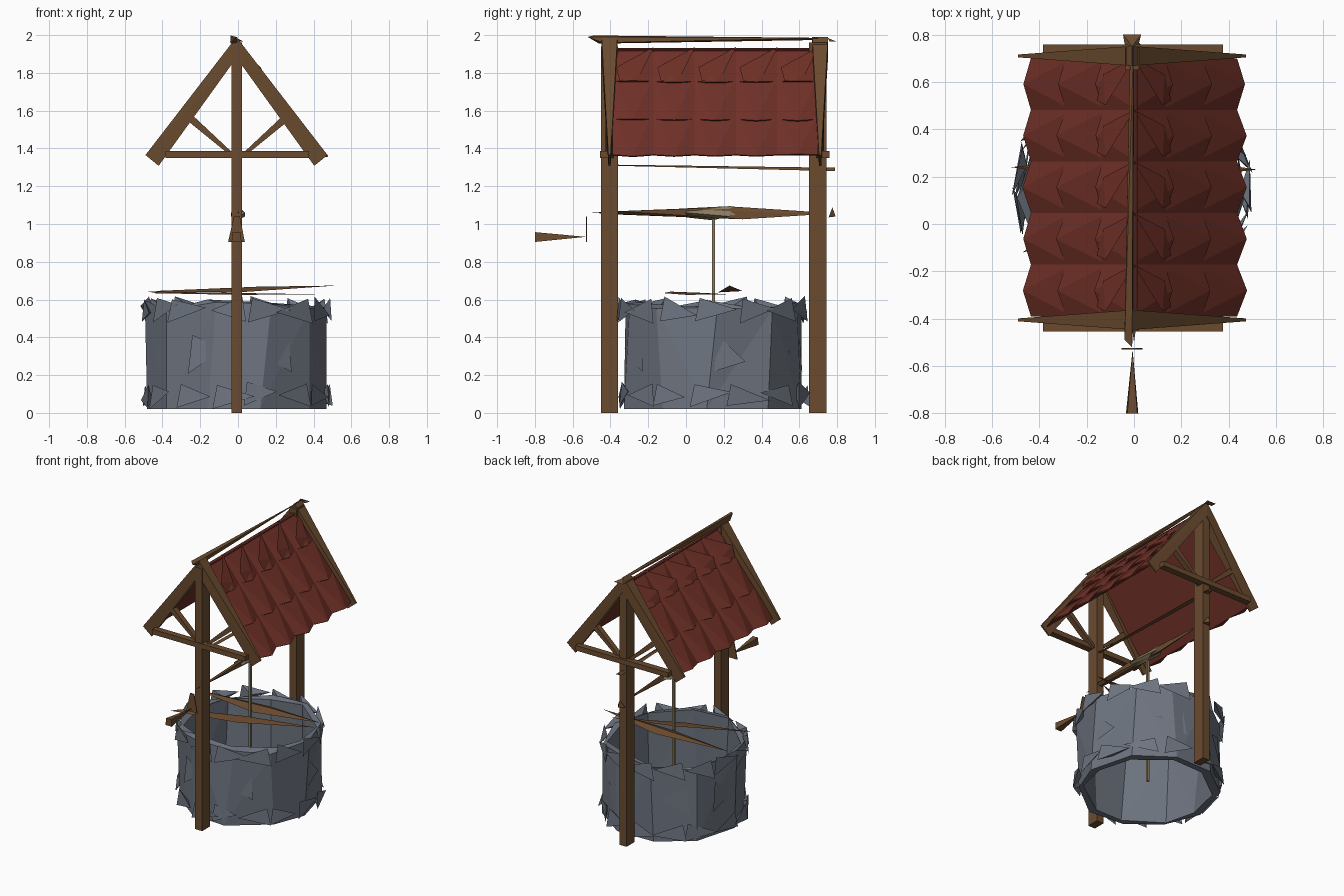
import bpy, bmesh, math, random
from mathutils import Vector

if "Cube" in bpy.data.objects:
    bpy.data.objects.remove(bpy.data.objects["Cube"])

random.seed(4)


def material(name, rgb):
    m = bpy.data.materials.new(name)
    m.diffuse_color = (*rgb, 1)
    m.use_nodes = True
    m.node_tree.nodes["Principled BSDF"].inputs["Base Color"].default_value = m.diffuse_color
    return m


WOOD = material("wood", (0.145, 0.07, 0.028))
TILE = material("roof_tile", (0.16, 0.03, 0.02))
STONE = material("stone", (0.155, 0.175, 0.215))
ROPE = material("rope", (0.25, 0.20, 0.12))


def finish(name, bm, mat):
    bmesh.ops.recalc_face_normals(bm, faces=bm.faces)
    me = bpy.data.meshes.new(name)
    bm.to_mesh(me)
    bm.free()
    me.materials.append(mat)
    ob = bpy.data.objects.new(name, me)
    bpy.context.collection.objects.link(ob)
    return ob


def add_hull(bm, pts):
    # One convex solid from a handful of corner points
    verts = [bm.verts.new(p) for p in pts]
    res = bmesh.ops.convex_hull(bm, input=verts)
    junk = [g for g in res["geom_interior"] + res["geom_unused"] if isinstance(g, bmesh.types.BMVert)]
    bmesh.ops.delete(bm, geom=list(set(junk)), context='VERTS')


def hulls(name, solids, mat):
    bm = bmesh.new()
    for pts in solids:
        add_hull(bm, pts)
    return finish(name, bm, mat)


def box(x0, x1, y0, y1, z0, z1):
    return [(x, y, z) for x in (x0, x1) for y in (y0, y1) for z in (z0, z1)]


def prism(profile, y0, y1):
    # Extrude an xz profile along y
    return [(x, y, z) for x, z in profile for y in (y0, y1)]


# Upright posts
hulls("front_post", [box(-.035, .022, -.45, -.36, 0, 1.94)], WOOD)
hulls("back_post", [box(-.035, .022, .65, .745, 0, 1.96)], WOOD)

# Gable frames: tapered barge boards, tie beam and diagonal braces
for label, yc, ytie in (("front", -.405, -.43), ("back", .71, .735)):
    boards, braces = [], []
    for s in (-1, 1):
        boards.append(prism([(-.008, 1.99), (-.008, 1.88)], yc - .042, yc + .042)
                      + prism([(s * .482 - .008, 1.365), (s * .412 - .008, 1.308)], yc - .006, yc + .006))
        braces.append(prism([(0, 1.35), (s * .025, 1.35), (s * .265, 1.545), (s * .24, 1.575)],
                            yc - .02, yc + .02))
    hulls(label + "_barge_boards", boards, WOOD)
    hulls(label + "_braces", braces, WOOD)
    hulls(label + "_tie_beam", [box(-.385, .375, ytie - .024, ytie + .024, 1.35, 1.387)], WOOD)

# Ridge pole, a long sliver
hulls("ridge_pole", [[(-.04, -.46, 1.955), (-.005, -.44, 1.96), (-.008, -.52, 1.99),
                      (-.04, -.49, 1.998), (-.016, .75, 1.975), (-.002, .75, 1.985)],
                     [(-.046, .8, 1.965), (.03, .8, 1.965), (-.04, .76, 1.965), (.02, .76, 1.965),
                      (-.008, .75, 1.985)]], WOOD)


# Shingled roof slopes: each tile bulges in the middle of its lower edge
def slope(s, d, y, lift):
    return (s * (d + .786 * lift), y, 1.94 - 1.27 * d + .619 * lift)


COLS, Y0, Y1 = 5, -.39, .70
STEP = (Y1 - Y0) / COLS
for side, s in (("left", -1), ("right", 1)):
    tiles = []
    for d0, d1 in ((.27, .46), (.12, .312), (0, .155)):
        for c in range(COLS):
            a, b = Y0 + c * STEP, Y0 + (c + 1) * STEP
            j = random.uniform(-.006, .006)
            outline = [(d0, a, -.012), (d0, b, -.012), (d1 - .015, b, -.012),
                       (d1 + j, (a + b) / 2, .016), (d1 - .015, a, -.012)]
            tiles.append([slope(s, d, y, h + t) for d, y, h in outline for t in (0, -.008)])
    hulls(side + "_roof_slope", tiles, TILE)
    # Raised pointed cap tiles along the ridge
    caps = []
    for c in range(5):
        a = Y0 + .02 + c * STEP
        caps.append([slope(s, .15, a + .02, .01), slope(s, .12, a + .13, .012),
                     slope(s, .0, a + .20, -.004), slope(s, .10, a, .026),
                     slope(s, .06, a + .15, .0)])
    hulls(side + "_ridge_caps", caps, TILE)

# Thin upper cross pole
hulls("upper_pole", [[(-.012, -.45, 1.315), (.012, -.45, 1.31), (.02, .79, 1.28),
                      (-.02, .79, 1.28), (0, .79, 1.298)]], WOOD)

# Windlass axle with the wound rope swelling in the middle
hulls("axle", [[(0, -.5, 1.06), (.02, -.36, 1.068), (-.02, -.36, 1.05),
                (-.022, .0, 1.038), (.022, .0, 1.08), (.0, .25, 1.092),
                (.02, .3, 1.025), (0, .71, 1.062), (.01, .69, 1.05)]], WOOD)
hulls("rope_coil", [[(-.036, .0, 1.06), (.036, .0, 1.06), (0, .0, 1.083), (0, .0, 1.035),
                     (-.036, .23, 1.04), (.036, .23, 1.04), (0, .24, 1.095), (0, .14, 1.02),
                     (0, .30, 1.06)]], ROPE)
hulls("axle_end_cap", [[(-.03, .755, 1.035), (.03, .755, 1.035), (0, .775, 1.088),
                        (0, .792, 1.04)]], WOOD)

# Crank arm and handle
hulls("crank_arm", [box(-.022, .01, -.53, -.524, .96, 1.04)
                    + box(-.052, .036, -.53, -.524, .905, .906)], WOOD)
hulls("crank_handle", [[(-.034, -.8, .905), (.018, -.8, .905), (.014, -.8, .957),
                        (-.028, -.8, .957), (-.006, -.53, .932)]], WOOD)

# Hanging rope
hulls("rope", [box(-.008, .008, .137, .153, .09, 1.04)], ROPE)

# Two loose planks lying over the rim
hulls("rim_planks", [
    [(-.52, .24, .642), (0, .17, .638), (.05, .30, .645), (.1, .24, .668), (.52, .23, .674)],
    [(-.47, -.12, .634), (-.42, -.08, .642), (0, .0, .625), (0, .10, .635), (.47, .23, .627)]], WOOD)

# Stone wall: a rough open shell of large crooked facets
CX, CY, N = -.008, .145, 10


def polar(r, a, z):
    return Vector((CX + r * math.cos(a), CY + r * math.sin(a), z))


bm = bmesh.new()
rings = []
for r, z in ((.478, .02), (.482, .57), (.44, .57), (.435, .02)):
    rings.append([bm.verts.new(polar(r + random.uniform(-.012, .012),
                                     i * math.tau / N + random.uniform(-.09, .09),
                                     z + random.uniform(-.03, .03) * (z > .1)))
                  for i in range(N)])
for k in range(4):
    lo, hi = rings[k], rings[(k + 1) % 4]
    for i in range(N):
        j = (i + 1) % N
        if i % 2:
            bm.faces.new((lo[i], lo[j], hi[i]))
            bm.faces.new((lo[j], hi[j], hi[i]))
        else:
            bm.faces.new((lo[i], lo[j], hi[j]))
            bm.faces.new((lo[i], hi[j], hi[i]))
finish("well_wall", bm, STONE)

# Big flat wedge stones around the foot and the rim, and shards in between
stones = {"foot_stones": (.018, .165, 15), "rim_stones": (.47, .62, 15), "wall_shards": (.2, .42, 6)}
for label, (z0, z1, count) in stones.items():
    solids = []
    for i in range(count):
        a = (i + random.uniform(-.2, .2)) * math.tau / count
        w = random.uniform(.17, .25) * random.choice((-1, 1))
        zm = z0 + (z1 - z0) * random.uniform(.3, .7)
        r = random.uniform(.495, .515) if label != "wall_shards" else .475
        solids.append([polar(r, a - w, z0 + random.uniform(0, .02)),
                       polar(r - .012, a - w * .8, z1 - random.uniform(0, .02)),
                       polar(r, a + w, zm),
                       polar(.455, a - w * .2, zm)])
    hulls(label, solids, STONE)
